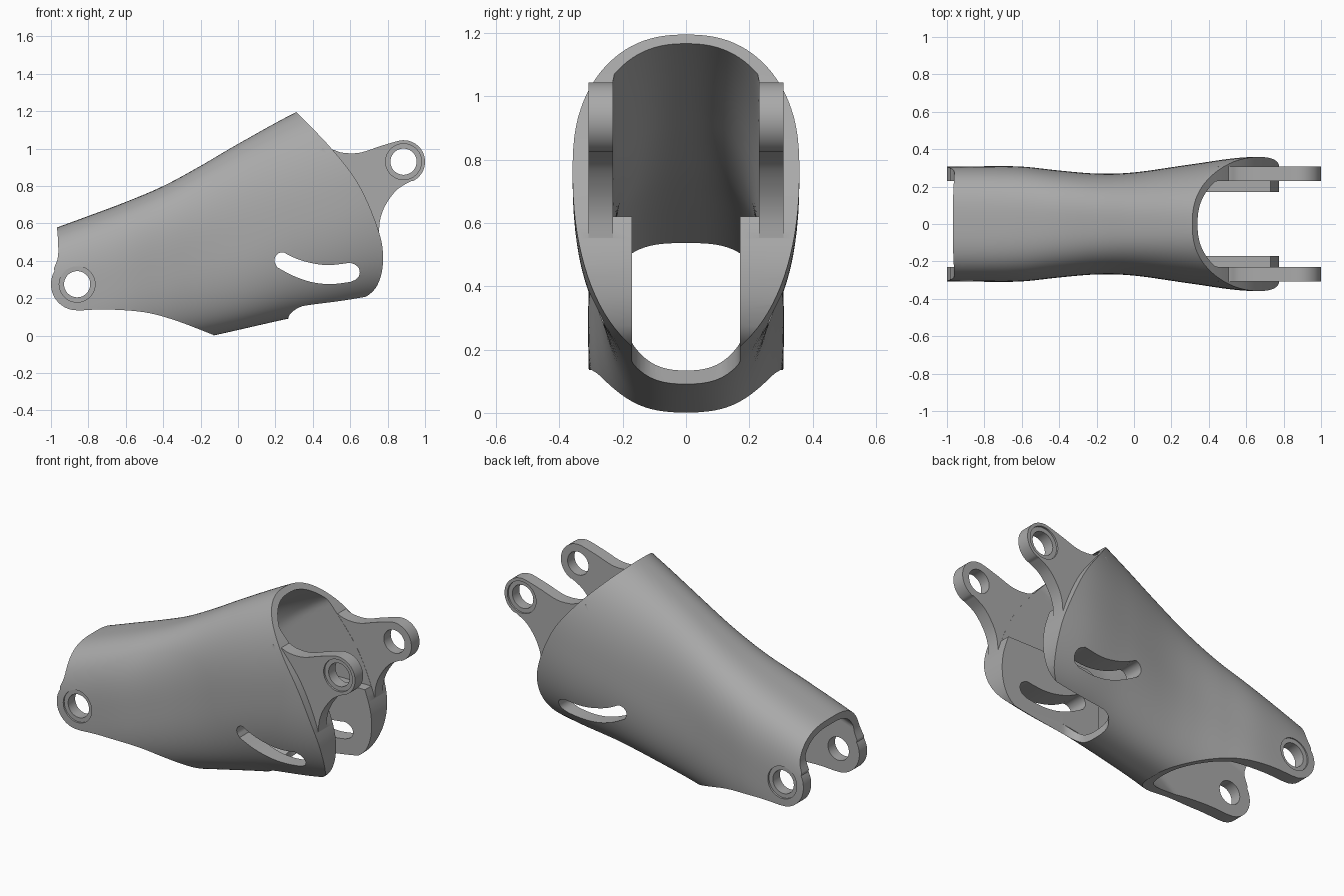
import bpy, bmesh, math
from mathutils import Vector

if "Cube" in bpy.data.objects:
    bpy.data.objects.remove(bpy.data.objects["Cube"], do_unlink=True)

grey = bpy.data.materials.new("plain_grey")
grey.use_nodes = True
grey.diffuse_color = (0.4, 0.4, 0.4, 1)
grey.node_tree.nodes["Principled BSDF"].inputs["Base Color"].default_value = (0.4, 0.4, 0.4, 1)


def smooth(points, steps=6):
    """Catmull-Rom curve through points of any dimension."""
    p = [Vector(q) for q in points]
    p = [p[0]] + p + [p[-1]]
    out = []
    for a, b, c, d in zip(p, p[1:], p[2:], p[3:]):
        for i in range(steps):
            t = i / steps
            out.append(0.5 * (2 * b + (c - a) * t + (2 * a - 5 * b + 4 * c - d) * t ** 2
                              + (3 * b - a - 3 * c + d) * t ** 3))
    return out + [p[-1]]


def arc(cx, cz, r, start, end, n=24):
    angles = [math.radians(start + (end - start) * i / n) for i in range(n + 1)]
    return [(cx + r * math.cos(a), cz + r * math.sin(a)) for a in angles]


def finish(name, bm):
    bmesh.ops.recalc_face_normals(bm, faces=bm.faces)
    mesh = bpy.data.meshes.new(name)
    bm.to_mesh(mesh)
    bm.free()
    mesh.materials.append(grey)
    obj = bpy.data.objects.new(name, mesh)
    bpy.context.collection.objects.link(obj)
    return obj


def prism(name, points, low, high, plan=False):
    """Extrude an outline along y, or along z when it is a plan outline."""
    bm = bmesh.new()
    place = (lambda u, v, h: (u, v, h)) if plan else (lambda u, v, h: (u, h, v))
    rings = [[bm.verts.new(place(q[0], q[1], h)) for q in points] for h in (low, high)]
    bm.faces.new(rings[0])
    bm.faces.new(rings[1][::-1])
    n = len(points)
    for i in range(n):
        j = (i + 1) % n
        bm.faces.new((rings[0][i], rings[0][j], rings[1][j], rings[1][i]))
    return finish(name, bm)


def loft(name, inset=0.0, limit=1.0, n=96):
    """Superellipse sections along x, optionally inset and flattened at the sides."""
    bm = bmesh.new()
    rings = []
    for x, top, bottom, w, power in smooth(stations, 7):
        mid, half, width = (top + bottom) / 2, (top - bottom) / 2 - inset, w - inset
        ring = []
        for i in range(n):
            a = 2 * math.pi * (i + 0.5) / n
            c, s = math.cos(a), math.sin(a)
            y = math.copysign(abs(c) ** (2 / power), c) * width
            z = math.copysign(abs(s) ** (2 / power), s) * half
            ring.append(bm.verts.new((x, max(-limit, min(limit, y)), mid + z)))
        rings.append(ring)
    for r, q in zip(rings, rings[1:]):
        for i in range(n):
            j = (i + 1) % n
            bm.faces.new((r[i], r[j], q[j], q[i]))
    bm.faces.new(rings[0])
    bm.faces.new(rings[-1])
    return finish(name, bm)


def combine(target, tool, operation):
    """Apply a boolean and discard the tool."""
    mod = target.modifiers.new("cut", "BOOLEAN")
    mod.operation, mod.object, mod.solver = operation, tool, "EXACT"
    graph = bpy.context.evaluated_depsgraph_get()
    mesh = bpy.data.meshes.new_from_object(target.evaluated_get(graph))
    target.modifiers.clear()
    target.data = mesh
    bpy.data.objects.remove(tool, do_unlink=True)


# Section table: x, top, bottom, half width, squareness
stations = [(-1.06, 0.545, -0.2, 0.306, 3), (-0.8, 0.64, -0.15, 0.309, 3),
            (-0.6, 0.715, -0.105, 0.307, 2.9), (-0.4, 0.8, -0.06, 0.286, 2.8),
            (-0.2, 0.908, -0.015, 0.27, 2.7), (0, 1.025, 0.03, 0.276, 2.6),
            (0.3, 1.19, 0.097, 0.318, 2.4), (0.6, 1.33, 0.15, 0.357, 2.4),
            (0.9, 1.44, 0.2, 0.35, 2.4)]

# Sleeve trimmed to its side outline
body = loft("sleeve")
rim = smooth([(0.6, 0.172), (0.68, 0.205), (0.745, 0.27), (0.775, 0.39), (0.755, 0.55),
              (0.65, 0.8), (0.5, 1.0), (0.31, 1.197)])
pivot_end = smooth([(-0.968, 0.58), (-0.962, 0.5), (-0.963, 0.42), (-0.984, 0.36)])
underside = smooth([(-0.84, 0.135), (-0.7, 0.14), (-0.5, 0.125), (-0.33, 0.08), (-0.13, 0.003)])
outline = ([(0.4, -0.3), (0.42, 0.07)] + rim + [(0.1, 1.42), (-0.968, 1.42)] + pivot_end
           + arc(-0.86, 0.275, 0.14, 150, 262) + underside + [(-0.12, -0.3)])
combine(body, prism("side_outline", outline, -0.6, 0.6), "INTERSECT")

# Hollow inside, leaving thicker cheek plates low at the wide end
cavity = loft("cavity", 0.043, 0.23)
cheek = [(0.95, 0.62), (0.2, 0.62)] + arc(0.2, 0.52, 0.1, 90, 180, 8) + [(0.1, -0.2), (0.95, -0.2)]
for y0, y1 in ((0.17, 0.5), (-0.5, -0.17)):
    combine(cavity, prism("cheek_plate", cheek, y0, y1), "DIFFERENCE")
combine(body, cavity, "DIFFERENCE")

# Rounded notch through the floor of the wide end
notch = [(1, -0.17), (1, 0.17)] + arc(0.36, 0.08, 0.09, 90, 180, 8) + arc(0.36, -0.08, 0.09, 180, 270, 8)
combine(body, prism("floor_notch", notch, -0.3, 0.4, plan=True), "DIFFERENCE")

# Fork lugs
lug_top = smooth([(0.45, 1.0), (0.505, 0.995), (0.56, 0.978), (0.65, 0.978), (0.76, 1.013), (0.84, 1.037)])
lug_under = smooth([(0.925, 0.826), (0.85, 0.78), (0.79, 0.7), (0.76, 0.62), (0.753, 0.53)])
lug = lug_top + arc(0.885, 0.93, 0.115, 105, -65) + lug_under + [(0.66, 0.53)]
for y0, y1 in ((0.231, 0.308), (-0.308, -0.231)):
    combine(body, prism("fork_lug", lug, y0, y1), "UNION")

# Curved slots through both sides
upper = smooth([(0.26, 0.436), (0.33, 0.405), (0.42, 0.383), (0.5, 0.378), (0.6, 0.39)])
lower = smooth([(0.6, 0.287), (0.5, 0.276), (0.4, 0.285), (0.3, 0.318), (0.21, 0.365)])
slot = upper + arc(0.605, 0.339, 0.046, 70, -70, 10) + lower + arc(0.238, 0.403, 0.043, 220, 80, 10)
combine(body, prism("side_slot", slot, -0.6, 0.6), "DIFFERENCE")

# Pivot holes with shallow outer recesses
for x, z in ((-0.86, 0.275), (0.885, 0.93)):
    combine(body, prism("pivot_hole", arc(x, z, 0.07, 0, 352.5, 47), -0.6, 0.6), "DIFFERENCE")
    for y0, y1 in ((0.297, 0.34), (-0.34, -0.297)):
        combine(body, prism("recess", arc(x, z, 0.096, 0, 352.5, 47), y0, y1), "DIFFERENCE")

bpy.ops.object.select_all(action="DESELECT")
body.select_set(True)
bpy.context.view_layer.objects.active = body
bpy.ops.object.shade_smooth_by_angle(angle=math.radians(32))
